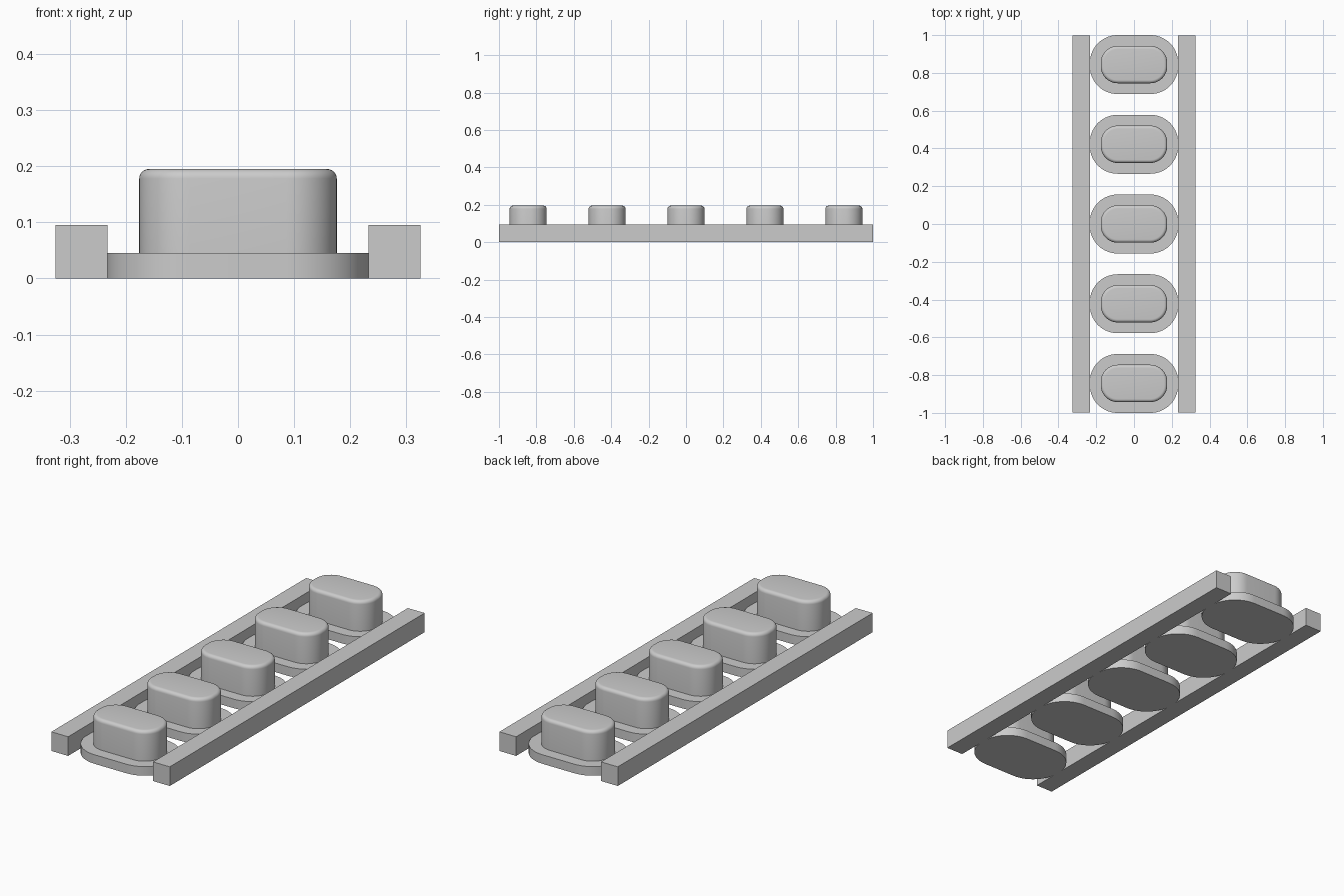
import bpy, bmesh
from math import sin, cos, pi, radians

cube = bpy.data.objects.get("Cube")
if cube:
    bpy.data.objects.remove(cube, do_unlink=True)

grey = bpy.data.materials.new("plain grey")
grey.use_nodes = True
colour = (0.6, 0.6, 0.6, 1)
grey.diffuse_color = colour
grey.node_tree.nodes["Principled BSDF"].inputs["Base Color"].default_value = colour


def rounded_outline(hx, hy, r, steps=14):
    """Counter-clockwise outline of a rounded rectangle."""
    points = []
    for i, (sx, sy) in enumerate([(1, 1), (-1, 1), (-1, -1), (1, -1)]):
        for k in range(steps + 1):
            a = (i + k / steps) * pi / 2
            points.append((sx * (hx - r) + r * cos(a), sy * (hy - r) + r * sin(a)))
    return points


def add_part(name, bm, location, smooth=False):
    mesh = bpy.data.meshes.new(name)
    bmesh.ops.recalc_face_normals(bm, faces=bm.faces)
    bm.to_mesh(mesh)
    bm.free()
    mesh.materials.append(grey)
    obj = bpy.data.objects.new(name, mesh)
    obj.location = location
    bpy.context.collection.objects.link(obj)
    if smooth:
        bpy.ops.object.select_all(action='DESELECT')
        obj.select_set(True)
        bpy.context.view_layer.objects.active = obj
        bpy.ops.object.shade_smooth_by_angle(angle=radians(35))
    return obj


def add_pad(name, y, hx, hy, r, profile):
    """Stack rounded outlines along a profile of (inset, height) and cap both ends."""
    bm = bmesh.new()
    rings = [[bm.verts.new((px, py, z)) for px, py in rounded_outline(hx - d, hy - d, r - d)]
             for d, z in profile]
    for low, high in zip(rings, rings[1:]):
        for i in range(len(low)):
            j = (i + 1) % len(low)
            bm.faces.new((low[i], low[j], high[j], high[i]))
    bm.faces.new(rings[0][::-1])
    bm.faces.new(rings[-1])
    return add_part(name, bm, (0, y, 0), smooth=True)


# Side rails
for side, x in (("left", 0.279), ("right", -0.279)):
    bm = bmesh.new()
    bmesh.ops.create_cube(bm, size=1)
    bmesh.ops.scale(bm, vec=(0.092, 1.998, 0.095), verts=bm.verts)
    add_part(side + "_rail", bm, (x, 0, 0.0475))

# Row of buttons: a flat flange and a raised cap with a rounded top edge
base_top, cap_top, fillet = 0.045, 0.195, 0.017
cap_profile = [(0, base_top)]
for k in range(7):
    a = k / 6 * pi / 2
    cap_profile.append((fillet * (1 - cos(a)), cap_top - fillet * (1 - sin(a))))

for n in range(5):
    y = (n - 2) * 0.422
    add_pad(f"button_flange_{n + 1}", y, 0.234, 0.156, 0.147, [(0, 0), (0, base_top)])
    add_pad(f"button_cap_{n + 1}", y, 0.176, 0.099, 0.09, cap_profile)
